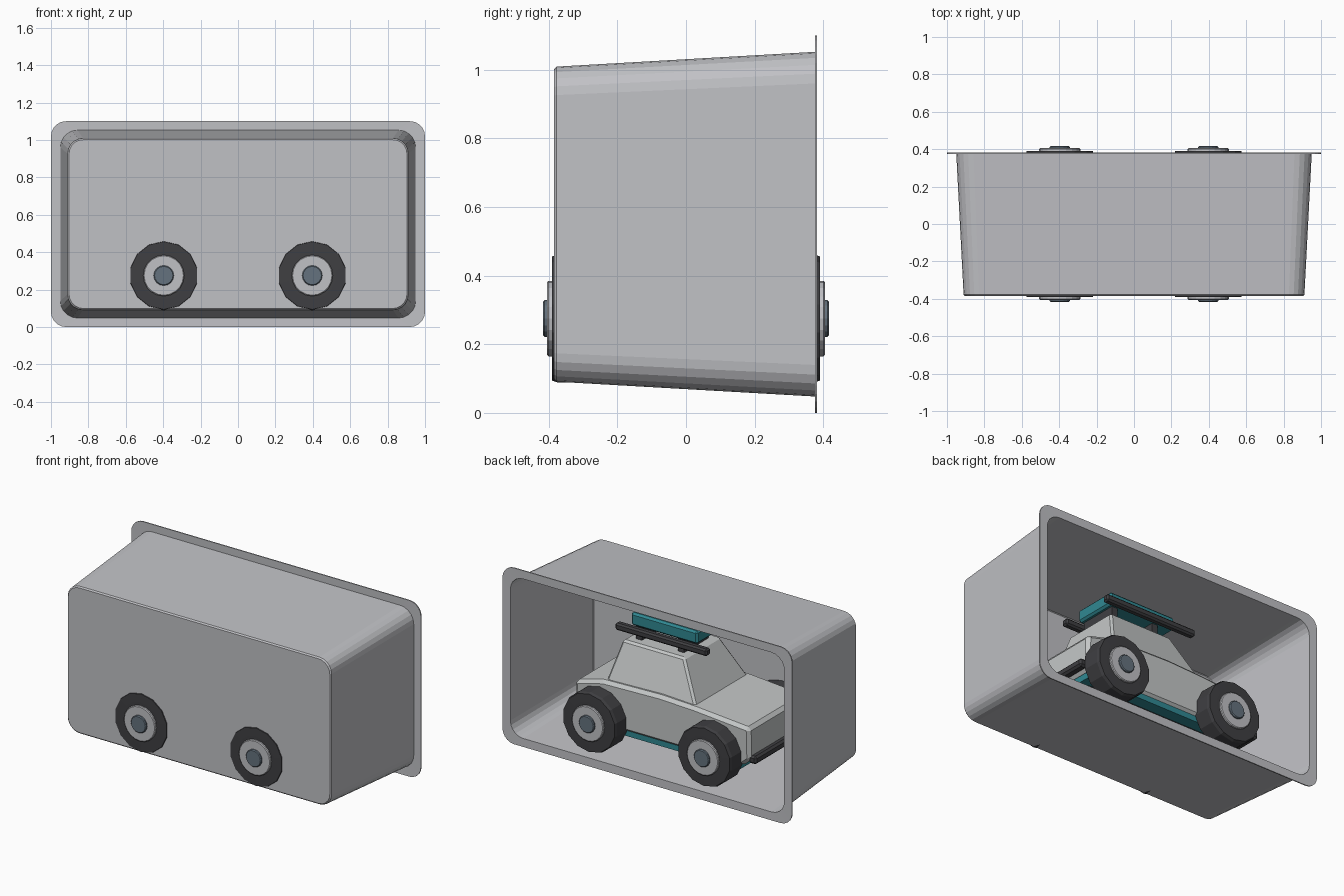
import bpy, bmesh, math
from mathutils import Vector

if "Cube" in bpy.data.objects:
    bpy.data.objects.remove(bpy.data.objects["Cube"])


def mat(name, rgb):
    m = bpy.data.materials.new(name)
    m.diffuse_color = (*rgb, 1)
    m.use_nodes = True
    m.node_tree.nodes["Principled BSDF"].inputs["Base Color"].default_value = m.diffuse_color
    return m


GREY = mat("tray grey", (0.53, 0.535, 0.56))
BODY = mat("body grey", (0.55, 0.57, 0.57))
DARK = mat("rubber black", (0.05, 0.05, 0.055))
TEAL = mat("teal", (0.03, 0.25, 0.29))
STEEL = mat("steel blue", (0.13, 0.17, 0.21))


def finish(bm, name, material, bevel=0.0, segments=1):
    bmesh.ops.recalc_face_normals(bm, faces=bm.faces)
    me = bpy.data.meshes.new(name)
    bm.to_mesh(me)
    bm.free()
    ob = bpy.data.objects.new(name, me)
    bpy.context.collection.objects.link(ob)
    me.materials.append(material)
    if bevel:
        b = ob.modifiers.new("bevel", 'BEVEL')
        b.width, b.segments = bevel, segments
        b.limit_method, b.angle_limit = 'ANGLE', math.radians(25)
    return ob


def loft(name, rings, material, caps=(True, True), bevel=0.0):
    bm = bmesh.new()
    loops = [[bm.verts.new(p) for p in r] for r in rings]
    for a, b in zip(loops, loops[1:]):
        for i in range(len(a)):
            j = (i + 1) % len(a)
            bm.faces.new((a[i], a[j], b[j], b[i]))
    if caps[0]:
        bm.faces.new(loops[0])
    if caps[1]:
        bm.faces.new(loops[-1])
    return finish(bm, name, material, bevel)


def box(name, lo, hi, material, bevel=0.0):
    rings = [[(lo[0], lo[1], z), (hi[0], lo[1], z), (hi[0], hi[1], z), (lo[0], hi[1], z)]
             for z in (lo[2], hi[2])]
    return loft(name, rings, material, bevel=bevel)


def rounded_ring(hx, hz, y, r, n=5):
    """Rounded rectangle around z = 0.55 in a plane of constant y."""
    pts = []
    for k, (sx, sz) in enumerate(((1, 1), (-1, 1), (-1, -1), (1, -1))):
        for i in range(n + 1):
            a = math.pi / 2 * (k + i / n)
            pts.append((sx * (hx - r) + r * math.cos(a), y,
                        0.55 + sz * (hz - r) + r * math.sin(a)))
    return pts


def turned(name, x, z, side, profile, sides, material):
    """Turned part about the y axis; profile lists (y, radius)."""
    rings = [[(x + r * math.sin(2 * math.pi * i / sides), side * y,
               z + r * math.cos(2 * math.pi * i / sides)) for i in range(sides)]
             for y, r in profile]
    return loft(name, rings, material)


# Thin tapered tray, open at the back, with a flat flange
tray = loft("tray", [rounded_ring(1.0, 0.55, 0.379, 0.08),
                     rounded_ring(0.948, 0.5, 0.379, 0.09),
                     rounded_ring(0.908, 0.456, -0.376, 0.08),
                     rounded_ring(0.902, 0.45, -0.382, 0.075)], GREY, caps=(False, True))
s = tray.modifiers.new("wall", 'SOLIDIFY')
s.thickness, s.offset = 0.007, 0

# Wheels
for x in (-0.397, 0.397):
    for side in (-1, 1):
        turned("tyre", x, 0.275, side,
               [(0.25, 0.15), (0.27, 0.187), (0.372, 0.187), (0.390, 0.181), (0.391, 0.13)],
               14, DARK)
        turned("hub", x, 0.275, side, [(0.36, 0.11), (0.401, 0.11), (0.405, 0.105)], 20, GREY)
        turned("hub_cap", x, 0.275, side, [(0.38, 0.054), (0.412, 0.054), (0.417, 0.049)],
               16, STEEL)

# Lower body from a side profile
profile = [(-0.64, 0.275), (-0.58, 0.225), (0.53, 0.225), (0.575, 0.275), (0.57, 0.455),
           (0.38, 0.505), (-0.02, 0.515), (-0.26, 0.505), (-0.635, 0.475)]
loft("car_body", [[(x, y, z) for x, z in profile] for y in (-0.285, 0.285)], BODY, bevel=0.02)

# Tapered cabin
loft("cabin", [[(x0, -y, z), (x1, -y, z), (x1, y, z), (x0, y, z)]
               for x0, x1, y, z in ((-0.25, 0.37, 0.26, 0.495), (-0.11, 0.315, 0.175, 0.735))],
     BODY, bevel=0.012)

# Roof slab, its mounts and rails
box("roof_slab", (-0.175, -0.14, 0.82), (0.285, 0.14, 0.9), TEAL, 0.012)
for x in (-0.05, 0.24):
    box("roof_mount", (x - 0.02, -0.12, 0.72), (x + 0.02, 0.12, 0.83), DARK)
for side in (-1, 1):
    y = side * 0.175
    box("roof_rail", (-0.28, y - 0.022, 0.793), (0.355, y + 0.022, 0.837), DARK, 0.01)

# Chassis with under-rails and bumpers
box("chassis", (-0.56, -0.27, 0.195), (0.55, 0.27, 0.235), TEAL)
for side in (-1, 1):
    y = side * 0.17
    box("under_rail", (-0.5, y - 0.035, 0.155), (0.5, y + 0.035, 0.197), DARK, 0.01)
for x in (-0.645, 0.585):
    box("bumper", (x - 0.027, -0.27, 0.25), (x + 0.027, 0.27, 0.3), DARK, 0.012)
